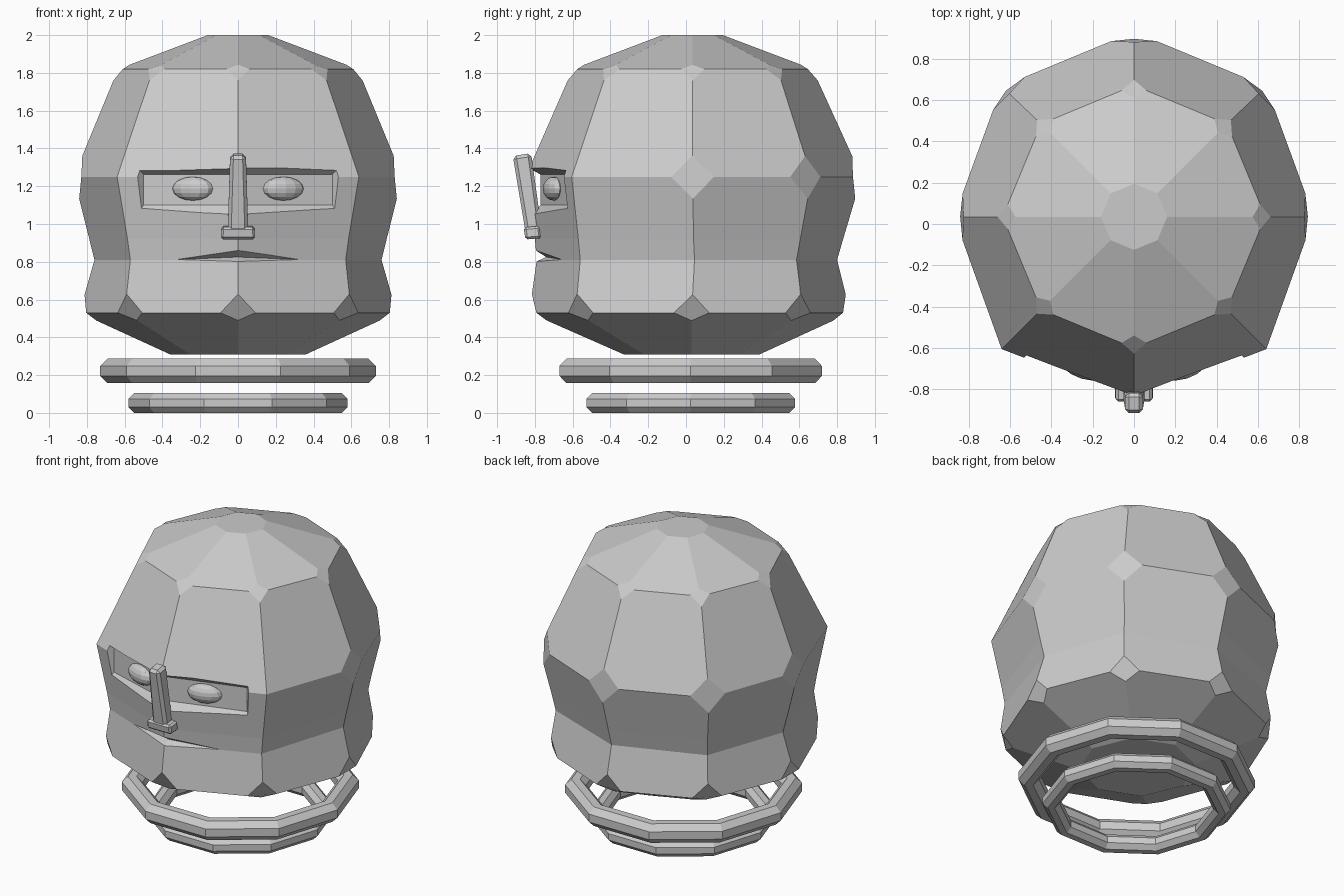
import bpy, bmesh
from math import cos, sin, pi, radians
from mathutils import Matrix

if "Cube" in bpy.data.objects:
    bpy.data.objects.remove(bpy.data.objects["Cube"])


def finish(bm, name):
    bmesh.ops.recalc_face_normals(bm, faces=bm.faces)
    me = bpy.data.meshes.new(name)
    bm.to_mesh(me)
    bm.free()
    ob = bpy.data.objects.new(name, me)
    bpy.context.collection.objects.link(ob)
    return ob


def loft(bm, loops, closed=False):
    """Skin a list of point loops; cap the ends unless closed into a ring."""
    rows = [[bm.verts.new(p) for p in loop] for loop in loops]
    n = len(rows[0])
    for i in range(len(rows) if closed else len(rows) - 1):
        a, b = rows[i], rows[(i + 1) % len(rows)]
        for j in range(n):
            bm.faces.new((a[j], a[(j + 1) % n], b[(j + 1) % n], b[j]))
    if not closed:
        bm.faces.new(rows[0])
        bm.faces.new(rows[-1])
    return rows


def head_ring(z, side, sy, front, back, dx, dfront, dback):
    return [(0, front, z), (dx, dfront, z), (side, sy, z), (dx, dback, z),
            (0, back, z), (-dx, dback, z), (-side, sy, z), (-dx, dfront, z)]


def round_ring(z, r, cy=0.035):
    d = r * cos(pi / 4)
    return head_ring(z, r, cy, cy - r, cy + r, d, cy - d, cy + d)


# Head: stacked octagons with clipped corners
bm = bmesh.new()
rows = loft(bm, [
    round_ring(0.31, 0.36, 0.03),
    head_ring(0.53, 0.84, 0.03, -0.83, 0.87, 0.60, -0.585, 0.62),
    head_ring(0.81, 0.76, 0.045, -0.79, 0.80, 0.57, -0.56, 0.585),
    head_ring(0.92, 0.787, 0.04, -0.80, 0.832, 0.585, -0.57, 0.605),
    head_ring(1.25, 0.87, 0.035, -0.85, 0.93, 0.64, -0.605, 0.665),
    round_ring(1.82, 0.635),
    round_ring(2.0, 0.16)])
clips = [(rows[1], 0.10), (rows[4][2:7], 0.12), (rows[5], 0.065)]
for verts, off in clips:
    bmesh.ops.bevel(bm, geom=verts, offset=off, offset_type='OFFSET',
                    segments=1, affect='VERTICES', profile=0.5)
head = finish(bm, "head")

# Eye socket cutter: shallow V-shaped recess, flaring outward
back = [(0.5, -0.615, 1.10), (0.5, -0.615, 1.262)]
front = [(0.54, -0.655, 1.04), (0.55, -0.665, 1.315)]
mid_back = [(0, -0.77, 1.10), (0, -0.77, 1.262)]
mid_front = [(0, -0.83, 1.04), (0, -0.84, 1.30)]


def section(bk, fr, s):
    far = [[f + (f - b) for f, b in zip(fp, bp)] for fp, bp in zip(fr, bk)]
    pts = [bk[0], bk[1], far[1], far[0]]
    return [(s * p[0], p[1], p[2]) for p in pts]


bm = bmesh.new()
loft(bm, [section(back, front, -1), section(mid_back, mid_front, 1),
          section(back, front, 1)])
sockets = finish(bm, "socket_cutter")

# Mouth cutter: tapering wedge
bm = bmesh.new()
left, right, upper, lower, deep = [bm.verts.new(p) for p in (
    (-0.37, -0.648, 0.81), (0.37, -0.648, 0.81), (0, -0.85, 0.895),
    (0, -0.85, 0.775), (0, -0.74, 0.825))]
for tip in (left, right):
    for a, b in ((upper, lower), (lower, deep), (deep, upper)):
        bm.faces.new((tip, a, b))
mouth = finish(bm, "mouth_cutter")

for cutter in (sockets, mouth):
    mod = head.modifiers.new(cutter.name, 'BOOLEAN')
    mod.operation = 'DIFFERENCE'
    mod.solver = 'EXACT'
    mod.object = cutter
    cutter.hide_render = True
    cutter.display_type = 'WIRE'

# Eyes: flattened ellipsoids turned to follow the face
for s, side in ((1, "right"), (-1, "left")):
    bm = bmesh.new()
    m = (Matrix.Translation((s * 0.24, -0.70, 1.187))
         @ Matrix.Rotation(s * radians(17), 4, 'Z')
         @ Matrix.Diagonal((0.112, 0.05, 0.063, 1)))
    bmesh.ops.create_uvsphere(bm, u_segments=12, v_segments=8, radius=1, matrix=m)
    finish(bm, side + "_eye")


# Nose: slanted bar with a wider foot
def bar(name, levels, bevel):
    bm = bmesh.new()
    loft(bm, [[(-w, yf, zf), (w, yf, zf), (w, yb, zb), (-w, yb, zb)]
              for w, yf, zf, yb, zb in levels])
    bmesh.ops.bevel(bm, geom=bm.edges[:], offset=bevel, segments=1,
                    affect='EDGES', profile=0.5)
    return finish(bm, name)


bar("nose_bridge", [(0.055, -0.845, 0.93, -0.76, 0.94),
                    (0.042, -0.917, 1.36, -0.82, 1.375)], 0.018)
bar("nose_foot", [(0.092, -0.85, 0.918, -0.765, 0.925),
                  (0.088, -0.86, 0.982, -0.775, 0.99)], 0.012)

# Neck rings: ten-sided hoops with an octagonal section
for name, outer, z, r in (("upper_neck_ring", 0.73, 0.222, 0.07),
                          ("lower_neck_ring", 0.58, 0.0525, 0.0568)):
    bm = bmesh.new()
    centre = outer - r * cos(pi / 8)
    loops = []
    for i in range(10):
        a = 2 * pi * i / 10
        loop = []
        for k in range(8):
            t = pi / 8 + k * pi / 4
            d = centre + r * cos(t)
            loop.append((d * cos(a), 0.025 + d * sin(a), z + r * sin(t)))
        loops.append(loop)
    loft(bm, loops, closed=True)
    finish(bm, name)
